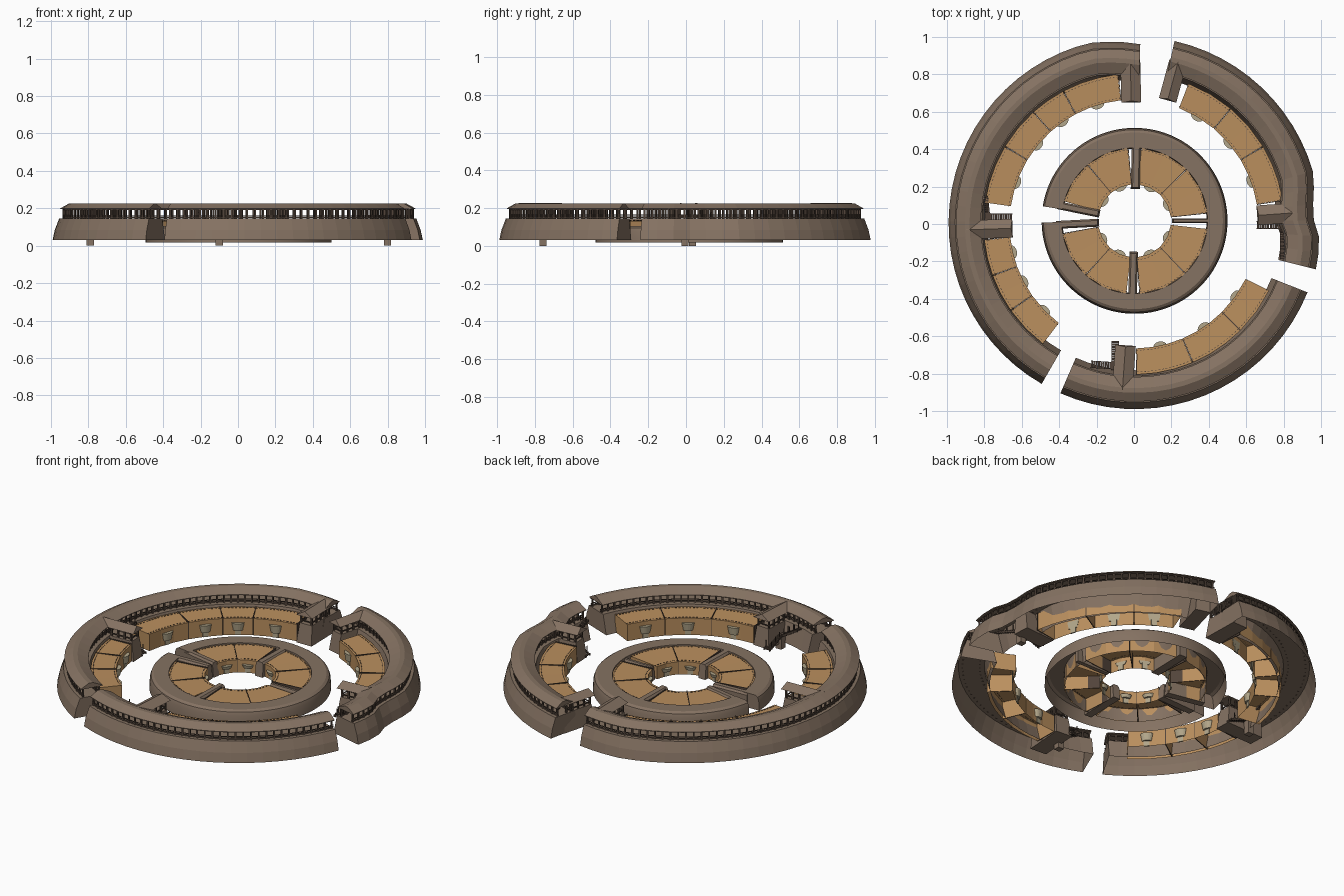
import bpy, bmesh, math
from mathutils import Matrix, Vector

if "Cube" in bpy.data.objects:
    bpy.data.objects.remove(bpy.data.objects["Cube"])

def mat(name, srgb):
    m = bpy.data.materials.new(name)
    lin = [((c / 255 + 0.055) / 1.055) ** 2.4 for c in srgb]
    m.diffuse_color = (*lin, 1)
    m.use_nodes = True
    m.node_tree.nodes["Principled BSDF"].inputs["Base Color"].default_value = m.diffuse_color
    return m

EARTH = mat("earth_wall", (133, 114, 98))
ROOF = mat("roof_brown", (133, 114, 98))
TAN = mat("tan_wood", (186, 143, 94))
DARK = mat("dark_wood", (82, 68, 58))
PALE = mat("pale_plaster", (178, 166, 138))
CEN = (0.0, 0.0)
INNER = (0.003, 0.017)

def finish(bm, name, material, smooth=False):
    bmesh.ops.recalc_face_normals(bm, faces=bm.faces[:])
    me = bpy.data.meshes.new(name)
    bm.to_mesh(me)
    bm.free()
    ob = bpy.data.objects.new(name, me)
    bpy.context.collection.objects.link(ob)
    me.materials.append(material)
    if smooth:
        bpy.context.view_layer.objects.active = ob
        ob.select_set(True)
        bpy.ops.object.shade_smooth_by_angle(angle=math.radians(30))
        ob.select_set(False)

def steps(a0, a1, d):
    n = max(1, round(abs(a1 - a0) / d))
    return [a0 + (a1 - a0) * i / n for i in range(n + 1)]

def polar(r, a, c=CEN):
    return c[0] + r * math.cos(math.radians(a)), c[1] + r * math.sin(math.radians(a))

def sweep(bm, prof, angs, c=CEN, off=None, closed=False):
    """Sweep an (r, z) profile round the centre, capping both ends."""
    rows = []
    for a in angs:
        o = off(a) if off else 0
        rows.append([bm.verts.new((*polar(r + o, a, c), z)) for r, z in prof])
    n = len(prof)
    for p, q in zip(rows, rows[1:]):
        for i in range(n if closed else n - 1):
            j = (i + 1) % n
            bm.faces.new((p[i], p[j], q[j], q[i]))
    bm.faces.new(rows[0])
    bm.faces.new(rows[-1][::-1])

def box(bm, pos, size, a=0):
    m = Matrix.Translation(pos) @ Matrix.Rotation(math.radians(a), 4, 'Z') @ Matrix.Diagonal((*size, 1))
    bmesh.ops.create_cube(bm, size=1, matrix=m)

def prism(bm, prof, x0, x1, a, c=CEN, taper=0):
    """Extrude a (lateral, z) profile radially from x0 to x1 at angle a."""
    rot = Matrix.Translation((*c, 0)) @ Matrix.Rotation(math.radians(a), 4, 'Z')
    zt = min(z for y, z in prof)
    A = [bm.verts.new(rot @ Vector((x0 + taper * (z - zt), y, z))) for y, z in prof]
    B = [bm.verts.new(rot @ Vector((x1, y, z))) for y, z in prof]
    n = len(prof)
    for i in range(n):
        j = (i + 1) % n
        bm.faces.new((A[i], A[j], B[j], B[i]))
    bm.faces.new(A)
    bm.faces.new(B[::-1])

def lerp_table(table):
    def f(a):
        for (a0, v0), (a1, v1) in zip(table, table[1:]):
            if a0 <= a <= a1:
                return v0 + (v1 - v0) * (a - a0) / (a1 - a0)
        return table[0][1] if a < table[0][0] else table[-1][1]
    return f

# The three arcs of the outer wall: name, start, end, radius wobble
left_off = lerp_table([(88, -0.035), (104, 0), (240, -0.01)])
right_off = lerp_table([(-14, 0.005), (-5, 0), (3, -0.045), (16, 0), (78, 0.005)])
low_off = lerp_table([(246.5, -0.01), (339, 0)])
ARCS = [("left", 88, 240, left_off), ("right", -14, 77.5, right_off), ("lower", 246.5, 338.5, low_off)]

for name, a0, a1, off in ARCS:
    angs = steps(a0, a1, 5)
    # battered earth wall
    bm = bmesh.new()
    sweep(bm, [(0.997, 0.03), (0.985, 0.085), (0.962, 0.145), (0.82, 0.145), (0.79, 0.03)], angs, off=off)
    finish(bm, name + "_wall", EARTH)
    # gallery roof
    bm = bmesh.new()
    sweep(bm, [(0.957, 0.199), (0.91, 0.225), (0.885, 0.225), (0.825, 0.199), (0.825, 0.195), (0.957, 0.195)],
          angs, off=off, closed=True)
    finish(bm, name + "_roof", ROOF)
    # gallery posts and rails
    bm = bmesh.new()
    for a in steps(a0 + 0.6, a1 - 0.6, 2.6):
        for r in (0.94, 0.845):
            box(bm, (*polar(r + off(a), a), 0.171), (0.009, 0.009, 0.054), a)
    for r in (0.94, 0.845):
        for z, h in ((0.163, 0.004), (0.152, 0.008), (0.193, 0.006)):
            sweep(bm, [(r, z - h / 2), (r, z + h / 2), (r + 0.005, z + h / 2), (r + 0.005, z - h / 2)],
                  angs, off=off, closed=True)
    finish(bm, name + "_railing", DARK)

# Cross wings: name, angle, inner radius, outer radius, half width
for name, a, r0, r1, w in [("north", 91.3, 0.65, 0.88, 0.05), ("west", 182, 0.65, 0.9, 0.047),
                           ("east", 4, 0.66, 0.86, 0.05), ("northeast", 74.8, 0.685, 0.9, 0.045),
                           ("south", 266, 0.65, 0.89, 0.052)]:
    bm = bmesh.new()
    prism(bm, [(-w, 0.03), (-w * 0.8, 0.145), (w * 0.8, 0.145), (w, 0.03)], r0, r1, a, taper=0.15)
    finish(bm, name + "_wing_wall", EARTH)
    bm = bmesh.new()
    prism(bm, [(-w - 0.003, 0.197), (0, 0.226), (w + 0.003, 0.197)], r0, r1, a, taper=0.3)
    finish(bm, name + "_wing_roof", ROOF)
    bm = bmesh.new()
    rot = Matrix.Rotation(math.radians(a), 4, 'Z')
    for s in (-1, 1):
        for i in range(5):
            box(bm, rot @ Vector((r0 + 0.025 + i * 0.042, s * w * 0.7, 0.171)), (0.009, 0.009, 0.054), a)
        box(bm, rot @ Vector((r0 + 0.1, s * w * 0.7, 0.16)), (0.16, 0.005, 0.006), a)
    box(bm, rot @ Vector((r0 + 0.025, 0, 0.16)), (0.005, w * 1.4, 0.006), a)
    finish(bm, name + "_wing_railing", DARK)

def bay(bm, r, a, c, zb, zt, w):
    """Half-round bay above a doorway, narrower at its foot."""
    rot = Matrix.Translation((*c, 0)) @ Matrix.Rotation(math.radians(a), 4, 'Z')
    rows = []
    for z, k in ((zb, 0.75), (zt, 1.0)):
        rows.append([bm.verts.new(rot @ Vector((r - 0.024 * k * math.sin(t * math.pi / 8),
                     w * k * math.cos(t * math.pi / 8), z))) for t in range(9)])
    lo, hi = rows
    for i in range(9):
        j = (i + 1) % 9
        bm.faces.new((lo[i], lo[j], hi[j], hi[i]))
    bm.faces.new(lo)
    bm.faces.new(hi)

def houses(name, groups, r0, r1, zb, zt, c, bw, d):
    """Rows of wedge-shaped rooms with doors, bays and roof trim."""
    body, trim, pale, split = bmesh.new(), bmesh.new(), bmesh.new(), bmesh.new()
    for g in groups:
        for a0, a1 in zip(g, g[1:]):
            e = math.degrees(0.003 / r1)
            sweep(body, [(r1, zb), (r1, zt), (r0, zt - 0.004), (r0, zb)], steps(a0 + e, a1 - e, d), c)
            # raised coping between rooms
            prism(split, [(-0.002, zb), (-0.002, zt + 0.002), (0.002, zt + 0.002), (0.002, zb)], r0, r1, a0, c)
            # dashed roof trim
            for r, z in ((r0 + 0.014, zt - 0.003), (r1 - 0.01, zt)):
                for a in steps(a0 + 2 * e, a1 - 2 * e, math.degrees(0.02 / r)):
                    box(trim, (*polar(r * 0.995, a, c), z), (0.003, 0.01, 0.003), a)
            mid = (a0 + a1) / 2
            rm = r0 * math.cos(math.radians((a1 - a0) / 2)) if a1 - a0 < d * 1.5 else r0
            bay(pale, rm + 0.002, mid, c, zb + 0.03, zt - 0.03, bw)
            # arched door plate
            arch = [(bw * 0.45 * math.cos(t * math.pi / 8), zb + 0.035 + bw * 0.45 * math.sin(t * math.pi / 8))
                    for t in range(9)]
            prism(pale, [(bw * 0.45, zb)] + arch + [(-bw * 0.45, zb)], rm - 0.004, rm + 0.003, mid, c)
    finish(body, name + "_rooms", TAN)
    finish(trim, name + "_roof_trim", DARK)
    finish(split, name + "_party_walls", DARK)
    finish(pale, name + "_doors", PALE)

houses("outer", [(96, 118, 132, 149, 172), (186, 200, 215, 233), (9, 31, 50, 69), (271, 293, 315, 334)],
       0.665, 0.805, 0.03, 0.135, CEN, 0.036, 7.5)
houses("inner", [(95, 130, 165), (6, 45, 85), (190, 228, 264), (274, 314, 354)],
       0.195, 0.392, 0.018, 0.098, INNER, 0.034, 20)

# Inner ring wall with rounded shoulders, split by the west passage
bm = bmesh.new()
sweep(bm, [(0.497, 0.018), (0.494, 0.075), (0.487, 0.095), (0.472, 0.105), (0.39, 0.105), (0.385, 0.018)],
      steps(-179, 171, 4), INNER)
finish(bm, "inner_ring_wall", EARTH, True)

# Inner radial walls
bm = bmesh.new()
for a, w, r0 in ((88.5, 0.025, 0.17), (268.5, 0.023, 0.165), (0, 0.012, 0.2), (168.5, 0.021, 0.19), (183, 0.021, 0.19)):
    h = 0.1 if w < 0.02 else 0.105
    prism(bm, [(-w, 0.018), (-w, h - 0.012), (-w * 0.6, h), (w * 0.6, h), (w, h - 0.012), (w, 0.018)],
          r0, 0.42, a, INNER, taper=0.1)
finish(bm, "inner_radial_walls", EARTH)

# Stairs: a flight from the court to a landing, then one along the wall
def flight(bm, p0, p1, z0, z1, width, n=9):
    p0, p1 = Vector(p0), Vector(p1)
    d = p1 - p0
    a = math.degrees(math.atan2(d.y, d.x))
    run = d.length / n
    side = Vector((-d.y, d.x)).normalized() * width / 2
    for i in range(n):
        t = (i + 0.5) / n
        p, z = p0 + d * t, z0 + (z1 - z0) * (i + 1) / n
        box(bm, (p.x, p.y, z - 0.004), (run * 0.8, width, 0.007), a)
        for s in (-1, 1):
            q = p + side * s
            box(bm, (q.x, q.y, z - 0.007), (run * 1.05, 0.004, 0.013), a)
            if i % 3 == 1:
                box(bm, (q.x, q.y, z + 0.017), (0.004, 0.004, 0.034), a)

for name, p0, p1, q0, q1 in [("west", (-0.65, 0.035), (-0.77, 0.035), (-0.79, 0.055), (-0.80, 0.15)),
                             ("east", (0.655, -0.005), (0.78, -0.005), (0.80, -0.025), (0.80, -0.19)),
                             ("south", (-0.1, -0.625), (-0.1, -0.74), (-0.12, -0.757), (-0.23, -0.75))]:
    bm = bmesh.new()
    flight(bm, p0, p1, 0.04, 0.085, 0.038)
    flight(bm, q0, q1, 0.085, 0.15, 0.035)
    cx, cy = (q0[0], p1[1]) if name != "south" else (p1[0], q0[1])
    box(bm, (cx, cy, 0.083), (0.045, 0.045, 0.006))
    finish(bm, name + "_stairs", DARK)
    bm = bmesh.new()
    box(bm, (cx, cy, 0.04), (0.038, 0.038, 0.08))
    finish(bm, name + "_stair_pier", EARTH)
